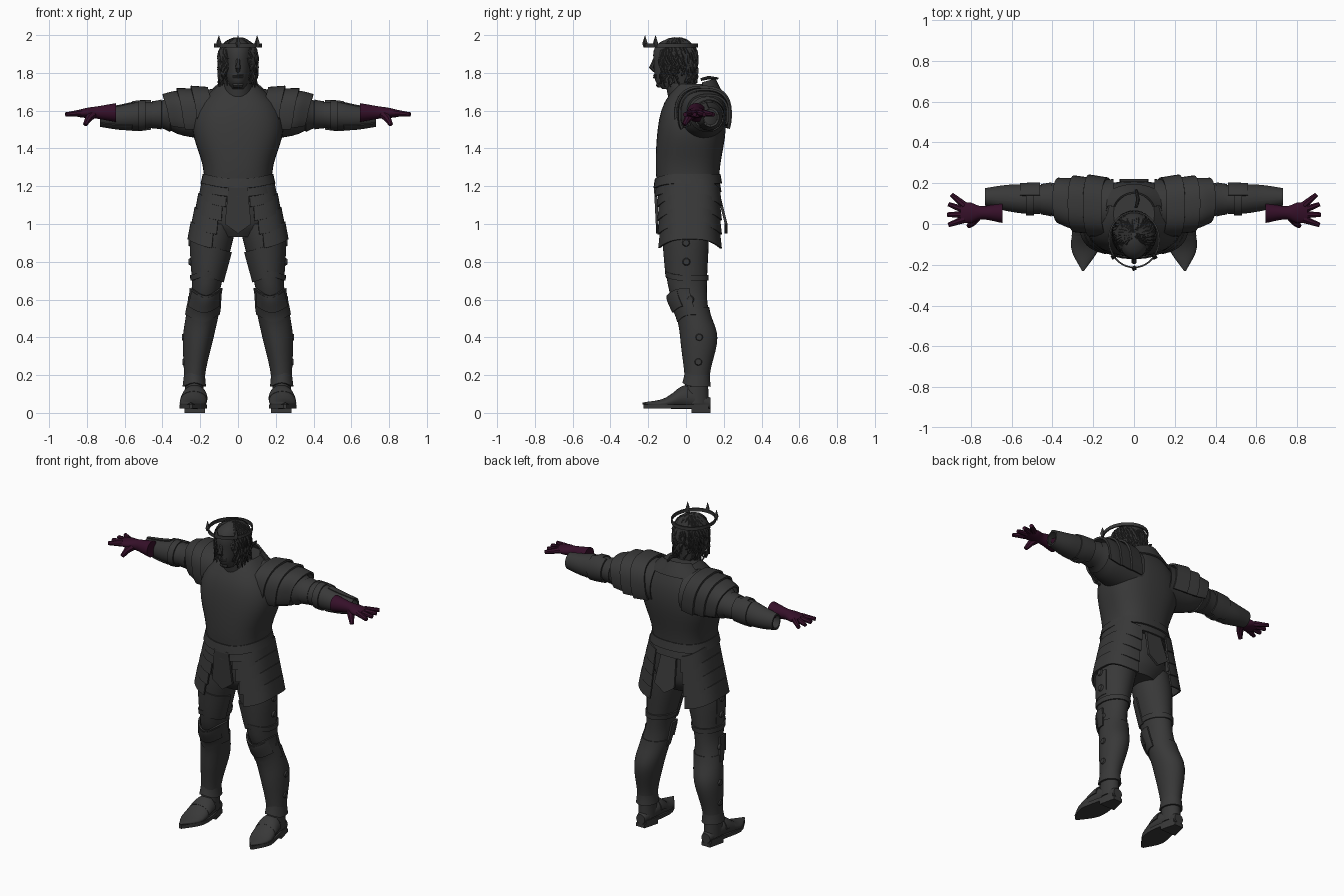
import bpy, bmesh, math, random
from math import sin, cos, pi, radians
from mathutils import Vector

random.seed(4)
if "Cube" in bpy.data.objects:
    bpy.data.objects.remove(bpy.data.objects["Cube"])


def material(name, *colour):
    mat = bpy.data.materials.new(name)
    mat.use_nodes = True
    mat.diffuse_color = (*colour, 1)
    shader = next(node for node in mat.node_tree.nodes if node.type == "BSDF_PRINCIPLED")
    shader.inputs["Base Color"].default_value = (*colour, 1)
    return mat


STEEL = material("dark grey steel", .04, .04, .04)
HAIR = material("black hair", .03, .03, .03)
LEATHER = material("plum leather", .036, .005, .022)


def finish(name, bm, mat, mirror, sharp=40):
    bmesh.ops.recalc_face_normals(bm, faces=bm.faces)
    mesh = bpy.data.meshes.new(name)
    bm.to_mesh(mesh)
    bm.free()
    mesh.shade_smooth()
    mesh.set_sharp_from_angle(angle=radians(sharp))
    mesh.materials.append(mat)
    ob = bpy.data.objects.new(name, mesh)
    bpy.context.scene.collection.objects.link(ob)
    if mirror:
        ob.modifiers.new("mirror", "MIRROR").use_mirror_merge = False


def sample(keys, place):
    """Smoothly interpolated cross-section: place, centre u, centre v, radius u, radius v."""
    last = len(keys) - 1
    k = max(i for i in range(last) if i == 0 or keys[i][0] <= place)

    def slope(i):
        before, after = Vector(keys[max(i - 1, 0)]), Vector(keys[min(i + 1, last)])
        return (after - before) / (after[0] - before[0])

    a, b = Vector(keys[k]), Vector(keys[k + 1])
    span = b[0] - a[0]
    u = (place - a[0]) / span
    w = 1 - u
    bend = (slope(k) * w - slope(k + 1) * u) * (span * u * w)
    return a * (w * w * (1 + 2 * u)) + b * (u * u * (1 + 2 * w)) + bend


def join_rows(bm, rows, closed):
    for low, high in zip(rows, rows[1:]):
        for i in range(len(low) if closed else len(low) - 1):
            j = (i + 1) % len(low)
            bm.faces.new((low[i], low[j], high[j], high[i]))


def loft(name, keys, start=None, end=None, axis="z", mat=STEEL, mirror=False, power=2, arc=None,
         thick=0, grow=0, flare=0, dip=lambda angle: 0, steps=12, sides=32):
    """Skin part of a profile; grow and flare lift it off as an armour plate."""
    bm = bmesh.new()
    start = keys[0][0] if start is None else start
    end = keys[-1][0] if end is None else end
    first, final = [radians(d) for d in (arc or (0, 360))]
    rows = []
    for step in range(steps + 1):
        part = step / steps
        place, cu, cv, ru, rv = sample(keys, start + (end - start) * part)
        lift = grow + flare * part
        row = []
        for i in range(sides + 1 if arc else sides):
            angle = first + (final - first) * i / sides
            c, s = cos(angle), sin(angle)
            u = cu + (ru + lift) * math.copysign(abs(c) ** (2 / power), c)
            v = cv + (rv + lift) * math.copysign(abs(s) ** (2 / power), s)
            w = place + dip(angle)
            row.append(bm.verts.new({"z": (u, v, w), "x": (w, u, v), "y": (u, w, v)}[axis]))
        rows.append(row)
    join_rows(bm, rows, not arc)
    bmesh.ops.recalc_face_normals(bm, faces=bm.faces)
    if thick:
        bmesh.ops.solidify(bm, geom=bm.faces[:], thickness=thick)
    elif not arc:
        bm.faces.new(rows[0])
        bm.faces.new(rows[-1])
    finish(name, bm, mat, mirror)


def tubes(name, paths, mat=STEEL, mirror=False, sides=8):
    """Round tubes; each path is a list of (point, radius)."""
    bm = bmesh.new()
    for path in paths:
        points = [Vector(point) for point, radius in path]
        rows = []
        for k, (point, radius) in enumerate(path):
            along = points[min(k + 1, len(points) - 1)] - points[max(k - 1, 0)]
            across = along.cross(Vector((.3, .9, .2))).normalized()
            up = along.normalized().cross(across)
            turns = [2 * pi * i / sides for i in range(sides)]
            rows.append([bm.verts.new(points[k] + radius * (cos(t) * across + sin(t) * up)) for t in turns])
        join_rows(bm, rows, True)
        bm.faces.new(rows[0])
        bm.faces.new(rows[-1])
    finish(name, bm, mat, mirror)


def plate(name, outline, shift, mirror=False):
    """Flat outline thickened along a vector."""
    bm = bmesh.new()
    face = bm.faces.new([bm.verts.new(point) for point in outline])
    new = bmesh.ops.extrude_face_region(bm, geom=[face], use_keep_orig=True)["geom"]
    bmesh.ops.translate(bm, verts=[g for g in new if isinstance(g, bmesh.types.BMVert)], vec=shift)
    finish(name, bm, STEEL, mirror, sharp=20)


def front_point(depth):
    return lambda angle: -depth * max(0, -sin(angle)) ** 3


# Body profiles
TORSO = [(1.17, 0, .01, .18, .16), (1.3, 0, .01, .185, .17), (1.5, 0, .03, .24, .18),
         (1.63, 0, .04, .21, .16), (1.74, 0, .05, .1, .1)]
LEG = [(.05, .23, .05, .05, .07), (.2, .23, .06, .05, .06), (.4, .21, .07, .075, .09),
       (.54, .185, .04, .08, .08), (.65, .17, .01, .075, .1), (.9, .14, 0, .11, .12), (1, .12, 0, .11, .12)]
ARM = [(.1, .08, 1.58, .14, .14), (.3, .1, 1.58, .11, .11), (.4, .12, 1.58, .075, .07),
       (.53, .12, 1.573, .07, .072), (.63, .125, 1.565, .06, .06), (.73, .13, 1.565, .04, .045)]
SHOE = [(-.23, .25, .05, .005, .005), (-.12, .24, .05, .068, .025), (0, .23, .08, .06, .06), (.13, .23, .05, .03, .03)]

# Torso and collar
loft("cuirass", TORSO, power=2.5, sides=40)
loft("collar_rim", TORSO, 1.68, 1.71, thick=.012, grow=.006, dip=lambda angle: .03 * sin(angle))
loft("back_collar", TORSO, 1.66, 1.74, arc=(20, 160), thick=.01, grow=.006, dip=lambda angle: .03 * sin(angle))
loft("neck", [(1.6, 0, .03, .09, .11), (1.8, 0, -.05, .065, .07)])

# Belt, pelvis and skirt plates
loft("pelvis", [(.93, 0, .01, .13, .1), (1, 0, .01, .19, .14), (1.2, 0, .01, .18, .15)])
for row in range(2):
    base = 1.17 + .045 * row
    loft(f"belt_band_{row + 1}", TORSO, base, base + .05, power=2.5, thick=.01, grow=.018, flare=-.012,
         dip=front_point(.025))
for row in range(4):
    top, width = 1.2 - .075 * row, .19 + .02 * row
    loft(f"tasset_lames_{row + 1}", [(top - .095, 0, .02, width + .018, .176), (top, 0, .02, width, .165)],
         mirror=True, power=3, arc=(4 * row - 80, 72), thick=.01,
         dip=lambda angle: .055 * cos(angle) ** 2 - .015)
for name, top, low in (("front_tongue", -.17, -.16), ("back_tongue", .17, .22)):
    plate(name, [(-.05, top, 1.2), (.05, top, 1.2), (.07, low, 1), (0, low, .95), (-.07, low, 1)],
          (0, -math.copysign(.015, top), 0))

# Legs and their armour
loft("legs", LEG, mirror=True, steps=24)
loft("thigh_plates", LEG, .72, .88, mirror=True, arc=(-170, 20), thick=.008, grow=.004,
     dip=lambda angle: .03 * cos(angle))
loft("thigh_straps", LEG, .7, .73, mirror=True, thick=.008, grow=.008, dip=front_point(-.02))
loft("knee_plates", LEG, .52, .66, mirror=True, arc=(-185, 5), thick=.01, grow=.012, dip=front_point(.04))
loft("knee_caps", LEG, .57, .65, mirror=True, arc=(-150, -30), thick=.01, grow=.02, flare=-.006, dip=front_point(.04))
loft("greaves", LEG, .17, .56, mirror=True, thick=.008, grow=.006, dip=front_point(.05))
loft("ankle_cuffs", LEG, .14, .2, mirror=True, thick=.01, grow=.014, flare=-.008, dip=front_point(-.02))
buckles = []
for height in (.27, .4, .6, .8, .9):
    place, x, y, reach, depth = sample(LEG, height)
    buckles.append([((x + reach, y, height), .022), ((x + reach + .012, y, height), .016)])
tubes("leg_buckles", buckles, mirror=True, sides=10)

# Shoes, with soles and heels cut from the shoe outline
loft("shoes", SHOE, axis="y", mirror=True)
for name, back, front, bottom in (("shoe_soles", .12, -.225, .022), ("shoe_heels", .13, .03, 0)):
    cuts = [sample(SHOE, back + (front - back) * i / 9) for i in range(10)]
    outer = [(x + wide, y, bottom) for y, x, z, wide, tall in cuts]
    inner = [(x - wide, y, bottom) for y, x, z, wide, tall in reversed(cuts)]
    plate(name, outer + inner, (0, 0, .022), mirror=True)
loft("shoe_tongues", SHOE, -.06, .01, axis="y", mirror=True, arc=(0, 180), thick=.006, grow=.002, flare=.006)

# Arms and their armour
loft("sleeves", ARM, axis="x", mirror=True, thick=.006, steps=20)
for row in range(3):
    inner = .13 + .075 * row
    loft(f"shoulder_lames_{row + 1}", ARM, inner, inner + .09, axis="x", mirror=True, power=2.5,
         arc=(-25, 210), thick=.012, grow=.01, flare=.018, dip=lambda angle: .03 * sin(angle))
for row in range(2):
    inner = .36 + .045 * row
    loft(f"arm_bands_{row + 1}", ARM, inner, inner + .05, axis="x", mirror=True, thick=.008, grow=.01, flare=-.006)
loft("elbow_guards", ARM, .46, .56, axis="x", mirror=True, arc=(-75, 75), thick=.01, grow=.012)
loft("elbow_strap", ARM, .49, .53, axis="x", mirror=True, thick=.008, grow=.008)
loft("forearm_guards", ARM, .56, .73, axis="x", mirror=True, arc=(-140, 100), thick=.006, grow=.006)

# Gloves with fanned fingers
loft("glove_cuffs", [(.645, .055, 1.59, .05, .05), (.75, .055, 1.59, .032, .032), (.8, .055, 1.588, .05, .027),
                     (.85, .055, 1.585, .05, .018)], axis="x", mat=LEATHER, mirror=True)
fingers = []
for k in range(4):
    fan, root = radians(40 - 20 * k), Vector((.83, .09 - .022 * k, 1.588))
    fingers.append([(root + Vector((cos(fan), sin(fan), -.1)) * reach, .019 - .09 * reach)
                    for reach in (0, .04, .07, .085)])
tubes("glove_fingers", fingers, LEATHER, mirror=True)
tubes("glove_thumbs", [[((.77, .04, 1.58), .025), ((.79, .01, 1.56), .02), ((.81, -.01, 1.525), .012)]],
      LEATHER, mirror=True)

# Head and face
loft("head", [(1.715, 0, -.08, .03, .045), (1.75, 0, -.08, .053, .08), (1.85, 0, -.07, .072, .1),
              (1.9, 0, -.065, .076, .108), (1.95, 0, -.06, .07, .095), (1.985, 0, -.06, .02, .03)])
tubes("nose", [[((0, -.16, 1.885), .009), ((0, -.183, 1.826), .014), ((0, -.165, 1.81), .01)]])
tubes("brows", [[((.01, -.166, 1.88), .007), ((.06, -.132, 1.88), .007)]], mirror=True)
tubes("lips", [[((.026 * side, -.168 + .014 * side * side, height), .006) for side in (-1, 0, 1)]
               for height in (1.776, 1.787)])
tubes("chin", [[((.02 * side, -.145 + .01 * side * side, 1.736), .014) for side in (-1, 0, 1)]])

# Hair: a cap with wavy locks over it
loft("hair_cap", [(1.74, 0, -.02, .08, .075), (1.88, 0, -.045, .093, .1), (1.95, 0, -.055, .08, .1),
                  (1.987, 0, -.06, .015, .02)], mat=HAIR, arc=(-42, 222), thick=.008)
locks = []
for i in range(130):
    heading, phase = radians(random.uniform(-50, 230)), random.uniform(0, 2 * pi)
    length = random.uniform(.6, 1)
    lock = []
    for k in range(13):
        u = k / 12 * length
        tilt = min(u * 2.4, 1) * pi / 2
        wave = heading + .14 * sin(12 * u + phase)
        spread = sin(max(tilt, .15)) + .06 * sin(17 * u + phase)
        height = 1.88 + .1 * cos(tilt) - .26 * max(0, u - .4)
        lock.append(((.099 * spread * cos(wave), -.05 + .106 * spread * sin(wave), height), .009 - .005 * u))
    locks.append(lock)
tubes("hair_locks", locks, HAIR, sides=5)
tubes("loose_lock", [[((.01, .08, 1.765), .008), ((.02, .12, 1.775), .01), ((.01, .17, 1.77), .006)]], HAIR)

# Crown
CROWN = [(1.935, 0, -.077, .127, .14), (1.955, 0, -.077, .127, .14)]
loft("crown_band", CROWN, thick=.008, steps=1, sides=40)
spikes = []
for turn in (-143, -90, -37):
    place, x, y, wide, deep = CROWN[0]
    foot = Vector((wide * cos(radians(turn)), y + deep * sin(radians(turn)), place))
    spikes.append([(foot + Vector((0, 0, rise)), radius) for rise, radius in ((0, .008), (.02, .015), (.063, .001))])
tubes("crown_spikes", spikes, sides=4)
